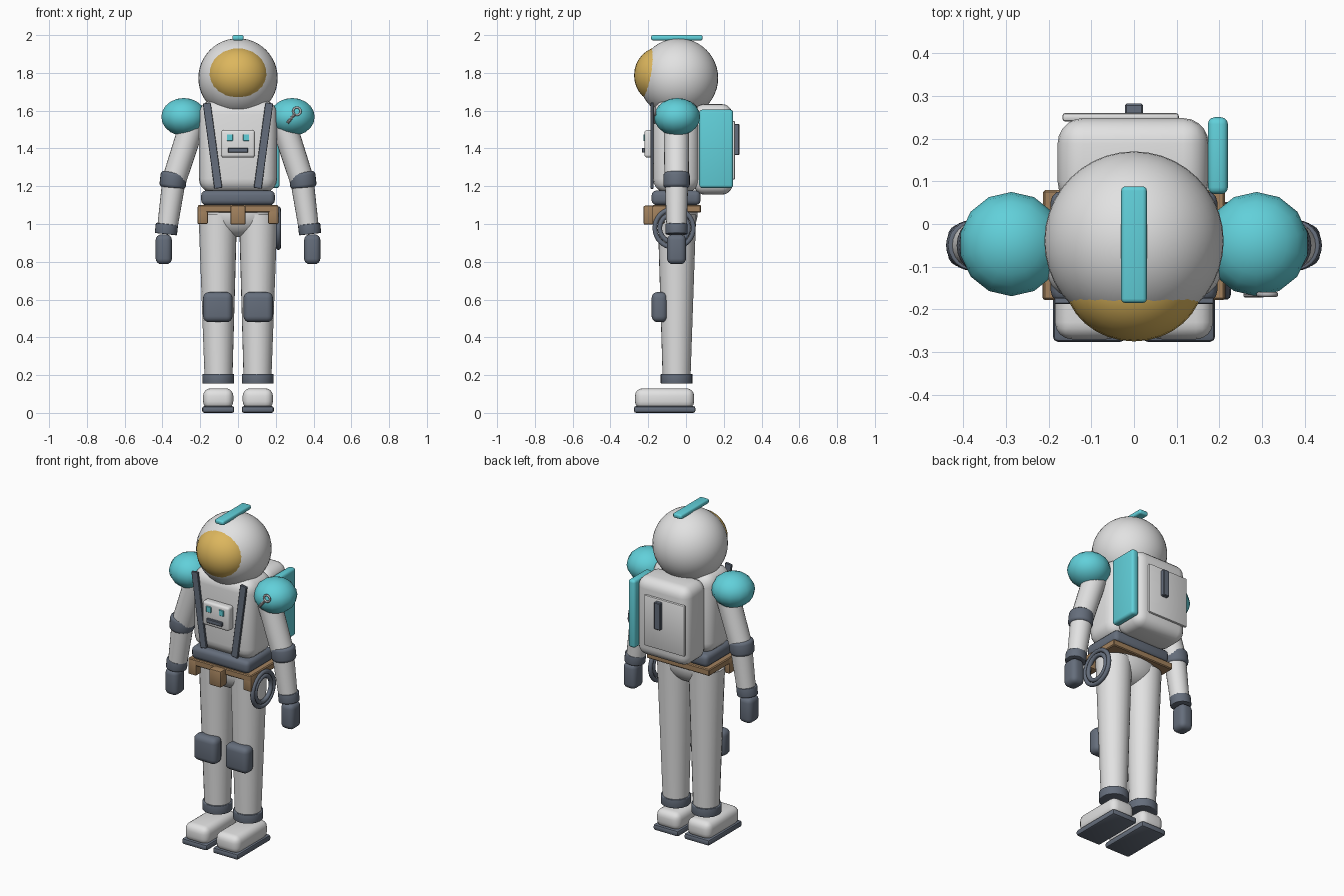
import bpy, bmesh
from mathutils import Matrix, Vector

if "Cube" in bpy.data.objects:
    bpy.data.objects.remove(bpy.data.objects["Cube"], do_unlink=True)


def material(name, rgb):
    m = bpy.data.materials.new(name)
    m.use_nodes = True
    m.diffuse_color = (*rgb, 1)
    m.node_tree.nodes["Principled BSDF"].inputs["Base Color"].default_value = (*rgb, 1)
    return m


WHITE = material("suit white", (0.76, 0.76, 0.76))
TEAL = material("teal", (0.12, 0.63, 0.70))
DARK = material("slate grey", (0.13, 0.155, 0.2))
GOLD = material("visor gold", (0.72, 0.47, 0.11))
BROWN = material("belt brown", (0.36, 0.22, 0.11))
METAL = material("metal grey", (0.45, 0.45, 0.46))


def finish(name, bm, mat, angle=0.6):
    bmesh.ops.recalc_face_normals(bm, faces=bm.faces)
    me = bpy.data.meshes.new(name)
    bm.to_mesh(me)
    bm.free()
    me.materials.append(mat)
    me.polygons.foreach_set("use_smooth", [True] * len(me.polygons))
    me.set_sharp_from_angle(angle=angle)
    ob = bpy.data.objects.new(name, me)
    bpy.context.scene.collection.objects.link(ob)
    return ob


def box(name, mat, x, y, z, bevel=0.01, segs=3):
    """Rounded box from (low, high) ranges."""
    bm = bmesh.new()
    bmesh.ops.create_cube(bm, size=1)
    for v in bm.verts:
        v.co = Vector([(r[0] + r[1]) / 2 + c * (r[1] - r[0]) for r, c in zip((x, y, z), v.co)])
    if bevel:
        bmesh.ops.bevel(bm, geom=bm.edges[:], offset=bevel, segments=segs,
                        profile=0.5, affect='EDGES')
    return finish(name, bm, mat)


def ball(name, mat, centre, radii, segs=32, rings=16):
    bm = bmesh.new()
    bmesh.ops.create_uvsphere(bm, u_segments=segs, v_segments=rings, radius=1)
    bm.transform(Matrix.Translation(centre) @ Matrix.Diagonal((*radii, 1)))
    return finish(name, bm, mat, 1.0)


def tube(name, mat, a, b, ra, rb, bevel=0, segs=24):
    """Tapered cylinder from point a to point b."""
    a, b = Vector(a), Vector(b)
    bm = bmesh.new()
    bmesh.ops.create_cone(bm, cap_ends=True, segments=segs, radius1=ra, radius2=rb,
                          depth=(b - a).length)
    if bevel:
        rims = [e for e in bm.edges if any(len(f.verts) > 4 for f in e.link_faces)]
        bmesh.ops.bevel(bm, geom=rims, offset=bevel, segments=3, profile=0.5, affect='EDGES')
    rot = (b - a).to_track_quat('Z', 'Y').to_matrix().to_4x4()
    bm.transform(Matrix.Translation((a + b) / 2) @ rot)
    return finish(name, bm, mat)


def ring(name, mat, centre, axis, major, minor, segs=32):
    """Torus made by spinning a small circle."""
    bm = bmesh.new()
    bmesh.ops.create_circle(bm, segments=10, radius=minor,
                            matrix=Matrix.Translation((major, 0, 0)) @ Matrix.Rotation(1.5708, 4, 'X'))
    bmesh.ops.spin(bm, geom=bm.edges[:], cent=(0, 0, 0), axis=(0, 0, 1),
                   angle=6.283185, steps=segs, use_merge=True)
    bmesh.ops.remove_doubles(bm, verts=bm.verts, dist=1e-4)
    rot = Vector(axis).to_track_quat('Z', 'Y').to_matrix().to_4x4()
    bm.transform(Matrix.Translation(centre) @ rot)
    return finish(name, bm, mat, 1.2)


def span(c, half):
    return (c - half, c + half)


# Helmet
ball("helmet", WHITE, (0, -0.04, 1.773), (0.21, 0.21, 0.21), 40, 24)
ball("visor", GOLD, (0, -0.13, 1.787), (0.163, 0.145, 0.152))
box("helmet_fin", TEAL, span(0, 0.03), (-0.185, 0.088), (1.972, 2.0), 0.01)

# Torso, waist and belt
box("torso", WHITE, span(0, 0.207), (-0.175, 0.07), (1.165, 1.655), 0.075, 5)
box("waist_band", DARK, span(0, 0.195), (-0.182, 0.077), (1.1, 1.177), 0.025)
box("belt", BROWN, span(0, 0.213), (-0.178, 0.08), (1.06, 1.1), 0.005, 1)
box("front_pouch", BROWN, span(0, 0.04), (-0.225, -0.165), (0.997, 1.097), 0.008, 2)
ball("pelvis", WHITE, (0, -0.05, 1.06), (0.19, 0.112, 0.13))

# Chest control panel
box("chest_panel", WHITE, span(0, 0.09), (-0.22, -0.165), (1.352, 1.497), 0.014)
box("panel_slot", DARK, span(0, 0.053), (-0.234, -0.215), (1.378, 1.403), 0.003, 1)

# Backpack
box("backpack", WHITE, span(-0.002, 0.177), (0.04, 0.248), (1.155, 1.635), 0.06, 5)
box("backpack_plate", WHITE, (-0.168, 0.105), (0.24, 0.26), (1.235, 1.545), 0.007, 2)
box("backpack_handle", DARK, span(0, 0.021), (0.25, 0.282), (1.365, 1.53), 0.004, 1)
box("side_tank", TEAL, (0.173, 0.22), (0.07, 0.25), (1.19, 1.605), 0.016)

# Coiled rope on the left hip
for label, r in (("outer", 0.102), ("inner", 0.076)):
    ring("rope_coil_" + label, DARK, (0.214, -0.063, 0.978), (1, 0, 0), r, 0.013)

# Small tool on the left shoulder
ring("tool_ring", METAL, (0.312, -0.165, 1.597), (0, 1, 0), 0.02, 0.006, 16)
tube("tool_shaft", METAL, (0.3, -0.165, 1.582), (0.262, -0.165, 1.535), 0.008, 0.008, segs=10)

# Mirrored parts
for side, s in (("left", 1), ("right", -1)):
    def at(x, y, z):
        return (s * x, y, z)

    # Arm
    ball(side + "_shoulder", TEAL, at(0.287, -0.047, 1.567), (0.122, 0.122, 0.1), 14, 10)
    tube(side + "_upper_arm", WHITE, at(0.235, -0.05, 1.55), at(0.342, -0.05, 1.22), 0.068, 0.064)
    tube(side + "_forearm", WHITE, at(0.339, -0.05, 1.23), at(0.377, -0.05, 0.96), 0.062, 0.053)
    tube(side + "_elbow_band", DARK, at(0.338, -0.05, 1.275), at(0.348, -0.05, 1.19), 0.07, 0.07, 0.018)
    tube(side + "_wrist_cuff", DARK, at(0.376, -0.05, 1.0), at(0.382, -0.05, 0.946), 0.059, 0.059, 0.004)
    box(side + "_glove", DARK, span(s * 0.393, 0.043), span(-0.05, 0.05), (0.787, 0.945), 0.03, 4)

    # Leg
    tube(side + "_leg", WHITE, at(0.103, -0.05, 0.157), at(0.107, -0.048, 1.05), 0.073, 0.102)
    box(side + "_knee_pad", DARK, span(s * 0.107, 0.078), (-0.182, -0.098), (0.48, 0.64), 0.032, 4)
    tube(side + "_ankle_cuff", DARK, at(0.104, -0.05, 0.155), at(0.104, -0.05, 0.207), 0.084, 0.084, 0.004)
    box(side + "_boot", WHITE, span(s * 0.105, 0.08), (-0.27, 0.043), (0.02, 0.13), 0.04, 4)
    box(side + "_sole", DARK, span(s * 0.105, 0.085), (-0.276, 0.05), (0, 0.036), 0.012, 2)

    # Straps, belt pouches and panel lights
    strap = box(side + "_strap", DARK, span(0, 0.021), (-0.187, -0.172), span(0, 0.228), 0.002, 1)
    strap.location = at(0.135, 0, 1.415)
    strap.rotation_euler.y = s * 0.135
    box(side + "_belt_pouch", BROWN, span(s * 0.187, 0.027), (-0.178, -0.115), (1.0, 1.095), 0.006, 2)
    box(side + "_panel_light", TEAL, span(s * 0.043, 0.016), (-0.226, -0.215), (1.44, 1.475), 0.002, 1)
